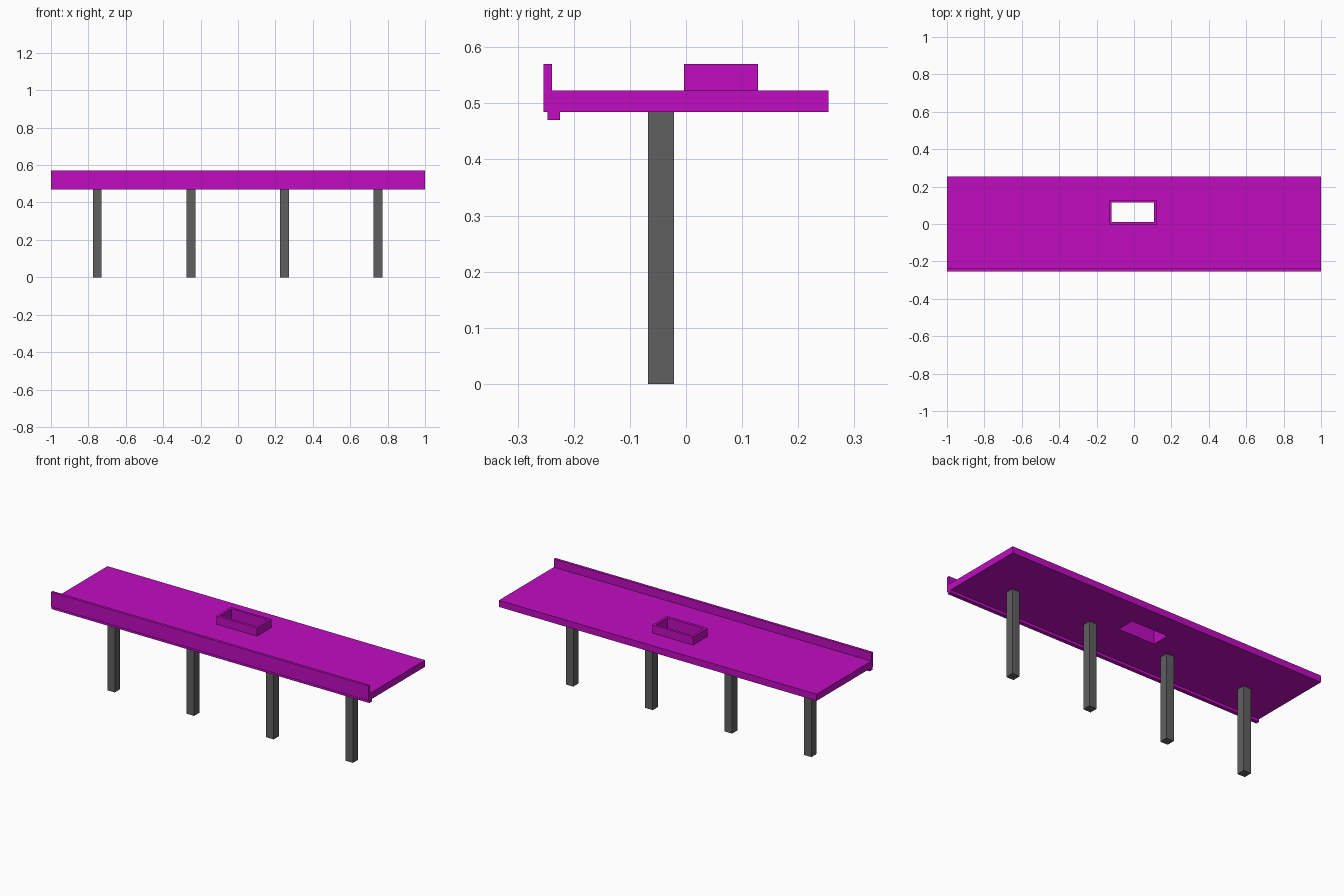
import bpy
import bmesh

cube = bpy.data.objects.get("Cube")
if cube:
    bpy.data.objects.remove(cube, do_unlink=True)


def make_material(name, colour):
    mat = bpy.data.materials.new(name)
    mat.use_nodes = True
    mat.diffuse_color = colour
    mat.node_tree.nodes["Principled BSDF"].inputs["Base Color"].default_value = colour
    return mat


magenta = make_material("magenta", (0.53, 0.004, 0.53, 1))
grey = make_material("dark grey", (0.115, 0.115, 0.115, 1))


def finish(name, bm, mat):
    bmesh.ops.recalc_face_normals(bm, faces=bm.faces)
    mesh = bpy.data.meshes.new(name)
    bm.to_mesh(mesh)
    bm.free()
    mesh.materials.append(mat)
    obj = bpy.data.objects.new(name, mesh)
    bpy.context.collection.objects.link(obj)
    return obj


def rect(bm, bounds, z):
    x0, x1, y0, y1 = bounds
    return [bm.verts.new((x, y, z)) for x, y in ((x0, y0), (x1, y0), (x1, y1), (x0, y1))]


def box(name, bounds, z0, z1, mat):
    bm = bmesh.new()
    low, high = rect(bm, bounds, z0), rect(bm, bounds, z1)
    bm.faces.new(low)
    bm.faces.new(high)
    for i in range(4):
        j = (i + 1) % 4
        bm.faces.new((low[i], low[j], high[j], high[i]))
    return finish(name, bm, mat)


def frame(name, outer, inner, z0, z1, mat):
    """Slab with a rectangular opening right through it."""
    bm = bmesh.new()
    loops = [rect(bm, outer, z0), rect(bm, outer, z1), rect(bm, inner, z1), rect(bm, inner, z0)]
    for k in range(4):
        a, b = loops[k], loops[(k + 1) % 4]
        for i in range(4):
            j = (i + 1) % 4
            bm.faces.new((a[i], a[j], b[j], b[i]))
    return finish(name, bm, mat)


# Roof slab with its opening, and the upstand around the opening
opening = (-0.12, 0.108, 0.012, 0.114)
frame("roof_slab", (-1, 1, -0.254, 0.254), opening, 0.485, 0.523, magenta)
frame("opening_curb", (-0.134, 0.122, -0.004, 0.128), opening, 0.523, 0.57, magenta)

# Front parapet and the drip strip below it
box("front_parapet", (-1, 1, -0.254, -0.239), 0.523, 0.57, magenta)
box("drip_strip", (-1, 1, -0.247, -0.225), 0.47, 0.485, magenta)

# Row of square posts
for n in range(4):
    x = -0.752 + 0.5 * n
    box(f"post_{n + 1}", (x - 0.0235, x + 0.0235, -0.068, -0.021), 0, 0.485, grey)
